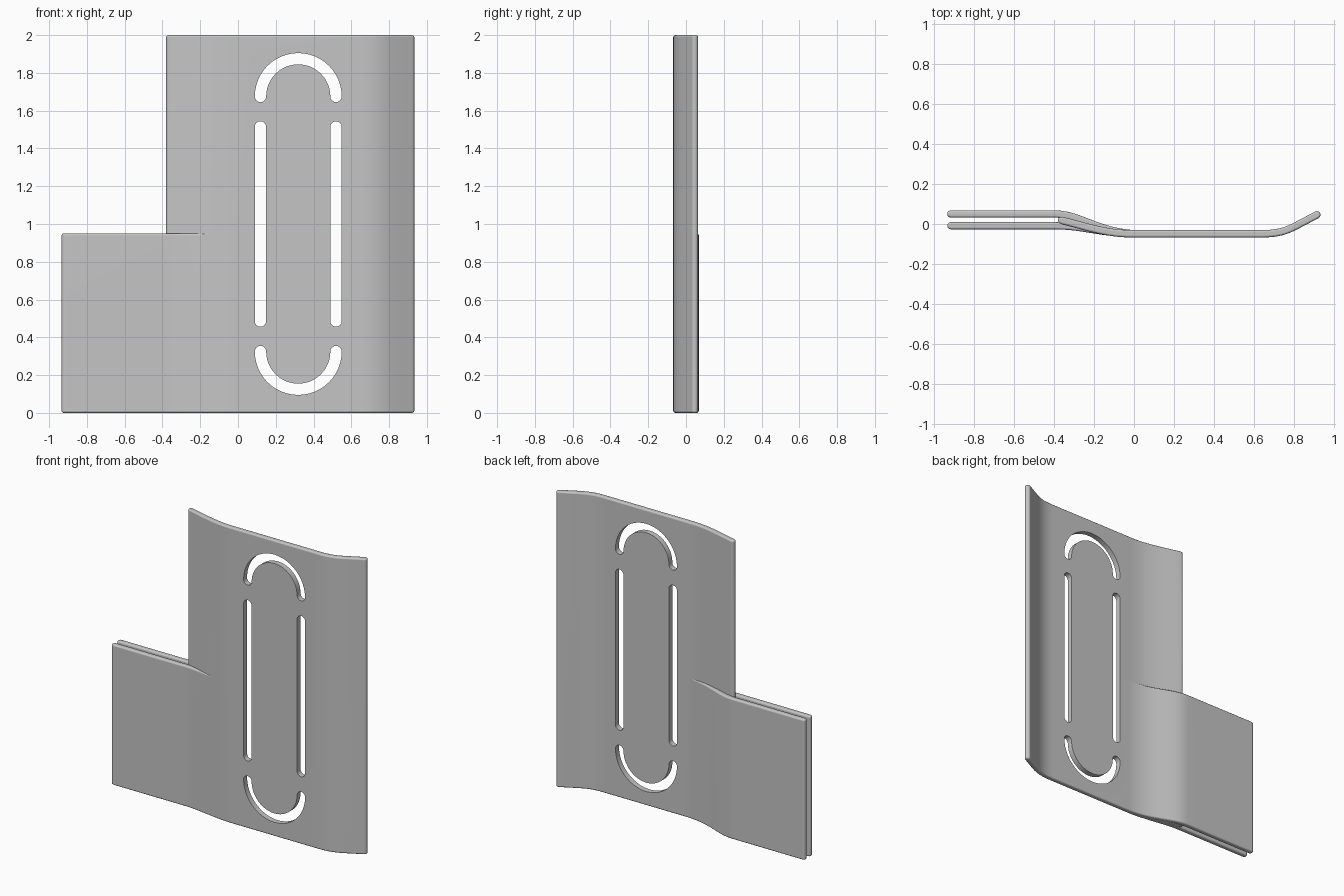
import bpy, bmesh, math
from mathutils import Vector
from mathutils.geometry import interpolate_bezier

cube = bpy.data.objects.get("Cube")
if cube:
    bpy.data.objects.remove(cube, do_unlink=True)

HEIGHT, TAB_HEIGHT, THICK = 2.0, 0.95, 0.037
SHEET_Y = -0.049

metal = bpy.data.materials.new("plain grey")
metal.use_nodes = True
grey = (0.56, 0.56, 0.56, 1)
metal.diffuse_color = grey
metal.node_tree.nodes["Principled BSDF"].inputs["Base Color"].default_value = grey


def bend(a, ha, hb, b, count=12):
    return interpolate_bezier(Vector(a), Vector(ha), Vector(hb), Vector(b), count)


def band_outline(path, width, cap=6):
    """Outline of a constant-width band along a path, with round ends."""
    path = [Vector(p) for p in path]
    r = width / 2
    left, right, last = [], [], len(path) - 1
    for i, p in enumerate(path):
        t = (path[min(i + 1, last)] - path[max(i - 1, 0)]).normalized()
        n = Vector((-t.y, t.x)) * r
        left.append(p + n)
        right.append(p - n)

    def round_end(centre, start):
        arm = start - centre
        out = []
        for k in range(1, cap):
            a = -math.pi * k / cap
            c, s = math.cos(a), math.sin(a)
            out.append(centre + Vector((arm.x * c - arm.y * s, arm.x * s + arm.y * c)))
        return out

    return (left + round_end(path[-1], left[-1]) + right[::-1]
            + round_end(path[0], right[0]))


def extrude(name, outline, place, offset):
    bm = bmesh.new()
    face = bm.faces.new([bm.verts.new(place(p)) for p in outline])
    moved = bmesh.ops.extrude_face_region(bm, geom=[face])["geom"]
    bmesh.ops.translate(bm, vec=offset,
                        verts=[v for v in moved if isinstance(v, bmesh.types.BMVert)])
    bmesh.ops.recalc_face_normals(bm, faces=bm.faces)
    mesh = bpy.data.meshes.new(name)
    bm.to_mesh(mesh)
    bm.free()
    mesh.materials.append(metal)
    obj = bpy.data.objects.new(name, mesh)
    bpy.context.collection.objects.link(obj)
    return obj


def apply(obj, mod):
    bpy.ops.object.select_all(action="DESELECT")
    bpy.context.view_layer.objects.active = obj
    obj.select_set(True)
    bpy.ops.object.modifier_apply(modifier=mod.name)


def ribbon(name, path, height, thick):
    """Bent upright sheet with softened top and bottom rims."""
    obj = extrude(name, band_outline(path, thick),
                  lambda p: (p.x, p.y, 0), (0, 0, height))
    mod = obj.modifiers.new("soft rims", "BEVEL")
    mod.width, mod.segments = 0.011, 3
    mod.limit_method, mod.angle_limit = "ANGLE", math.radians(60)
    apply(obj, mod)
    return obj


def combine(obj, other, operation):
    mod = obj.modifiers.new(operation.lower(), "BOOLEAN")
    mod.operation, mod.object, mod.solver = operation, other, "EXACT"
    apply(obj, mod)
    bpy.data.objects.remove(other, do_unlink=True)


# Main sheet: angled left edge, flat middle, flared right lip
sheet_path = (bend((-0.362, 0.018), (-0.24, -0.012), (-0.14, SHEET_Y), (-0.01, SHEET_Y))
              + bend((0.64, SHEET_Y), (0.73, SHEET_Y), (0.77, -0.03), (0.82, -0.004))
              + [Vector((0.915, 0.046))])
plate = ribbon("slotted_plate", sheet_path, HEIGHT, THICK)

# Paired tabs that merge into the sheet
inner = THICK - 0.001
join = (0.03, SHEET_Y)
for name, y, lean in (("back_tab", 0.05, 0.27), ("front_tab", -0.009, 0.25)):
    path = [Vector((-0.916, y))] + bend((-0.39, y), (-lean, y), (-0.17, SHEET_Y), join)
    combine(plate, ribbon(name, path, TAB_HEIGHT, inner), "UNION")

# Slots: two straight sides and two half rings
MID_X, RING, SLOT = 0.319, 0.2, 0.06
slots = [[(MID_X + s * RING, 0.486), (MID_X + s * RING, 1.514)] for s in (-1, 1)]
for z, s in ((0.325, -1), (1.675, 1)):
    slots.append([(MID_X + RING * math.cos(math.pi * k / 24),
                   z + s * RING * math.sin(math.pi * k / 24)) for k in range(25)])
for path in slots:
    cutter = extrude("slot_cutter", band_outline(path, SLOT, 8),
                     lambda p: (p.x, -0.3, p.y), (0, 0.6, 0))
    cutter.hide_render = True
    combine(plate, cutter, "DIFFERENCE")

# Smooth bends while keeping the broad faces evenly flat
bpy.ops.object.select_all(action="DESELECT")
plate.select_set(True)
bpy.context.view_layer.objects.active = plate
bpy.ops.object.shade_smooth_by_angle(angle=math.radians(35))
flat = plate.modifiers.new("even shading", "WEIGHTED_NORMAL")
flat.keep_sharp = True
apply(plate, flat)
